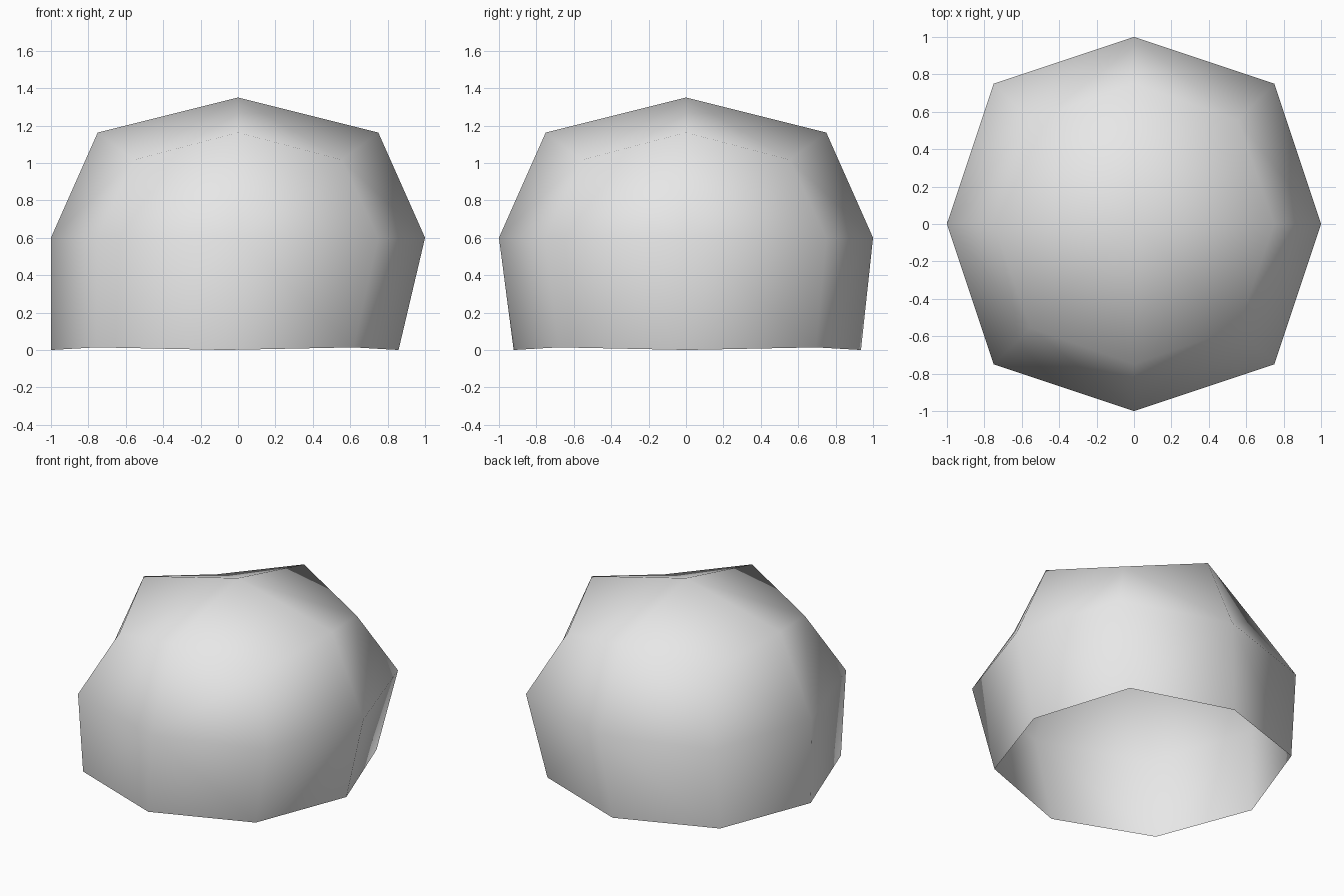
import bpy
import bmesh
from mathutils import Vector

cube = bpy.data.objects.get("Cube")
if cube:
    bpy.data.objects.remove(cube, do_unlink=True)

# Distance along each axis for face centres, edge middles and corners
REACH = {1: 1.0, 2: 0.75, 3: 5 / 9}
CENTRE_Z, SQUASH = 0.6, 0.75
RIM_SCALE, RIM_SHIFT = 1.238, Vector((-0.07, 0.007, 0))


def place(sign):
    """Position of a rounded-cube point given by its axis signs."""
    count = sum(1 for s in sign if s)
    p = Vector(sign) * REACH[count]
    if sign[2] < 0:  # flared, flattened open rim
        rim = Vector((p.x, p.y, 0)) * RIM_SCALE + RIM_SHIFT
        rim.z = 0.014 if count == 3 else 0.0
        return rim
    return Vector((p.x, p.y, CENTRE_Z + p.z * SQUASH))


# Five rounded sides, each of four quads; the underside stays open
bm = bmesh.new()
points = {}


def vert(v):
    key = tuple(int(c) for c in v)
    if key not in points:
        points[key] = bm.verts.new(place(key))
    return points[key]


X, Y, Z = Vector((1, 0, 0)), Vector((0, 1, 0)), Vector((0, 0, 1))
for out in (X, -X, Y, -Y, Z):
    u = Y if abs(out.x) else X
    v = out.cross(u)
    for a, b in ((u, v), (v, -u), (-u, -v), (-v, u)):
        bm.faces.new([vert(out + a + b), vert(out + b), vert(out), vert(out + a)])

for face in bm.faces:
    face.smooth = True
mesh = bpy.data.meshes.new("dome_shell")
bm.to_mesh(mesh)
bm.free()

# Plain grey shell
grey = bpy.data.materials.new("light_grey")
grey.use_nodes = True
colour = (0.8, 0.8, 0.8, 1)
grey.diffuse_color = colour
grey.node_tree.nodes["Principled BSDF"].inputs["Base Color"].default_value = colour
mesh.materials.append(grey)

shell = bpy.data.objects.new("dome_shell", mesh)
bpy.context.collection.objects.link(shell)
